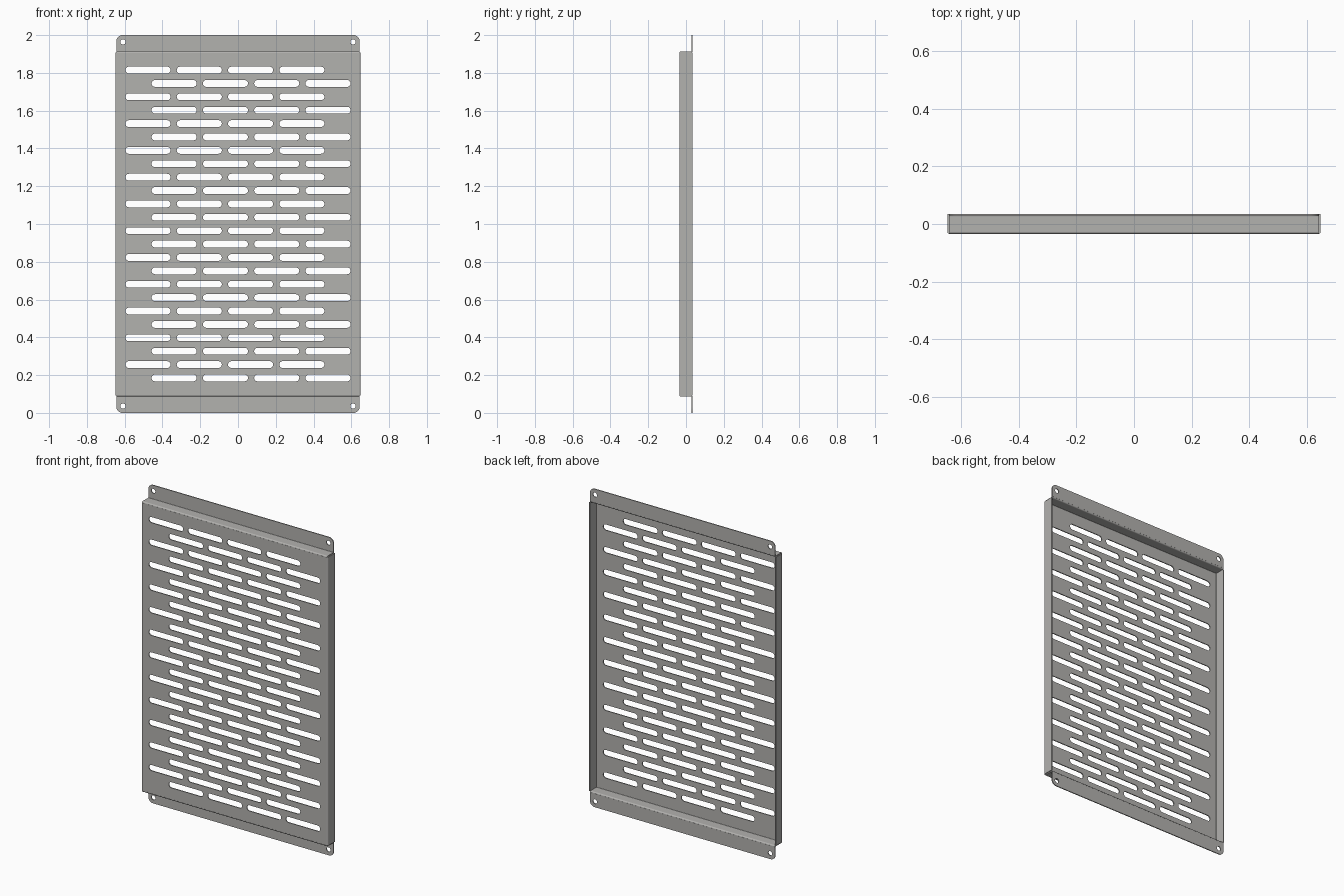
import bpy, bmesh, math
from mathutils import Matrix

if "Cube" in bpy.data.objects:
    bpy.data.objects.remove(bpy.data.objects["Cube"])

T = 0.006            # sheet thickness
W = 0.649            # half width over the side flanges
TAB_W = 0.644        # half width of the mounting tabs
Y = 0.0345           # half depth
Z0 = 0.087           # height where the raised panel starts
R = 0.005            # bend radius at mid sheet
H = T / 2

steel = bpy.data.materials.new("grey steel")
steel.diffuse_color = (0.45, 0.444, 0.43, 1)
steel.use_nodes = True
steel.node_tree.nodes["Principled BSDF"].inputs["Base Color"].default_value = steel.diffuse_color


def add_object(name, me):
    """Link a finished sheet, smooth its bends and keep its flats flat."""
    ob = bpy.data.objects.new(name, me)
    bpy.context.collection.objects.link(ob)
    me.materials.clear()
    me.materials.append(steel)
    bpy.ops.object.select_all(action='DESELECT')
    ob.select_set(True)
    bpy.context.view_layer.objects.active = ob
    bpy.ops.object.shade_smooth_by_angle(angle=math.radians(35))
    mod = ob.modifiers.new("flat faces", 'WEIGHTED_NORMAL')
    mod.keep_sharp = True
    mod.weight = 100


def evaluated_mesh(ob):
    dg = bpy.context.evaluated_depsgraph_get()
    me = bpy.data.meshes.new_from_object(ob.evaluated_get(dg))
    bpy.data.objects.remove(ob)
    return me


def arc(cx, cy, r, a0, a1, n=6):
    return [(cx + r * math.cos(math.radians(a0 + (a1 - a0) * i / n)),
             cy + r * math.sin(math.radians(a0 + (a1 - a0) * i / n))) for i in range(n + 1)]


def plate(name, loops, y):
    """Flat upright sheet: first loop is the outline, the others are holes."""
    cu = bpy.data.curves.new(name, 'CURVE')
    cu.dimensions, cu.fill_mode, cu.extrude = '2D', 'BOTH', H
    for pts in loops:
        sp = cu.splines.new('POLY')
        sp.points.add(len(pts) - 1)
        for p, (a, b) in zip(sp.points, pts):
            p.co = (a, b, 0, 1)
        sp.use_cyclic_u = True
    tmp = bpy.data.objects.new(name + "_outline", cu)
    bpy.context.collection.objects.link(tmp)
    me = evaluated_mesh(tmp)
    bm = bmesh.new()
    bm.from_mesh(me)
    bmesh.ops.remove_doubles(bm, verts=bm.verts, dist=1e-5)
    bmesh.ops.transform(bm, verts=bm.verts,
                        matrix=Matrix.Translation((0, y, 0)) @ Matrix.Rotation(math.pi / 2, 4, 'X'))
    bmesh.ops.recalc_face_normals(bm, faces=bm.faces)
    bm.to_mesh(me)
    bm.free()
    add_object(name, me)


def folded_strip(name, profile, a, b, place):
    """Bent sheet: mid-line profile swept from a to b, thickened both ways."""
    bm = bmesh.new()
    rows = [[bm.verts.new(place(u, v, t)) for u, v in profile] for t in (a, b)]
    for i in range(len(profile) - 1):
        bm.faces.new((rows[0][i], rows[0][i + 1], rows[1][i + 1], rows[1][i]))
    me = bpy.data.meshes.new(name + "_midline")
    bm.to_mesh(me)
    bm.free()
    tmp = bpy.data.objects.new(name + "_midline", me)
    bpy.context.collection.objects.link(tmp)
    mod = tmp.modifiers.new("thickness", 'SOLIDIFY')
    mod.thickness, mod.offset = T, 0
    add_object(name, evaluated_mesh(tmp))


# Front panel with staggered rows of slots
def slot(cx, cz, half=0.1195, r=0.018):
    return arc(cx + half - r, cz, r, -90, 90, 10) + arc(cx - half + r, cz, r, 90, 270, 10)


px, pz = W - H - R, Z0 + H + R
panel = [[(-px, pz), (px, pz), (px, 2 - pz), (-px, 2 - pz)]]
for row in range(24):
    side = 1 if row % 2 else -1
    z = 1.815 - row * 1.63 / 23
    panel += [slot(side * (0.4765 - 0.2715 * k), z) for k in range(4)]
plate("slotted_panel", panel, -Y + H)

# Side flanges folded backwards
side_profile = arc(px, -Y + H + R, R, -90, 0) + [(W - H, Y)]
for s, label in ((1, "right"), (-1, "left")):
    folded_strip(label + "_flange", side_profile, Z0 + T, 2 - Z0 - T,
                 lambda u, v, t: (s * u, v, t))

# Stepped flanges and mounting tabs at top and bottom
zt = 2 - Z0 - H                      # mid-line of the horizontal step
step = [(v, u) for u, v in arc(-Y + H + R, zt - R, R, 180, 90)]
step += [(v, u) for u, v in arc(Y - H - R, zt + R, R, -90, 0)]
cr = 0.032                           # tab corner radius
tab = [(-TAB_W, zt + R), (TAB_W, zt + R)]
tab += arc(TAB_W - cr, 2 - cr, cr, 0, 90, 8) + arc(-TAB_W + cr, 2 - cr, cr, 90, 180, 8)
holes = [arc(s * 0.609, 1.964, 0.014, 0, 345, 23) for s in (1, -1)]
for top, label in ((True, "top"), (False, "bottom")):
    def flip(z):
        return z if top else 2 - z
    folded_strip(label + "_step", step, -TAB_W, TAB_W, lambda u, v, t: (t, v, flip(u)))
    plate(label + "_mounting_tab", [[(x, flip(z)) for x, z in lp] for lp in [tab] + holes], Y - H)
